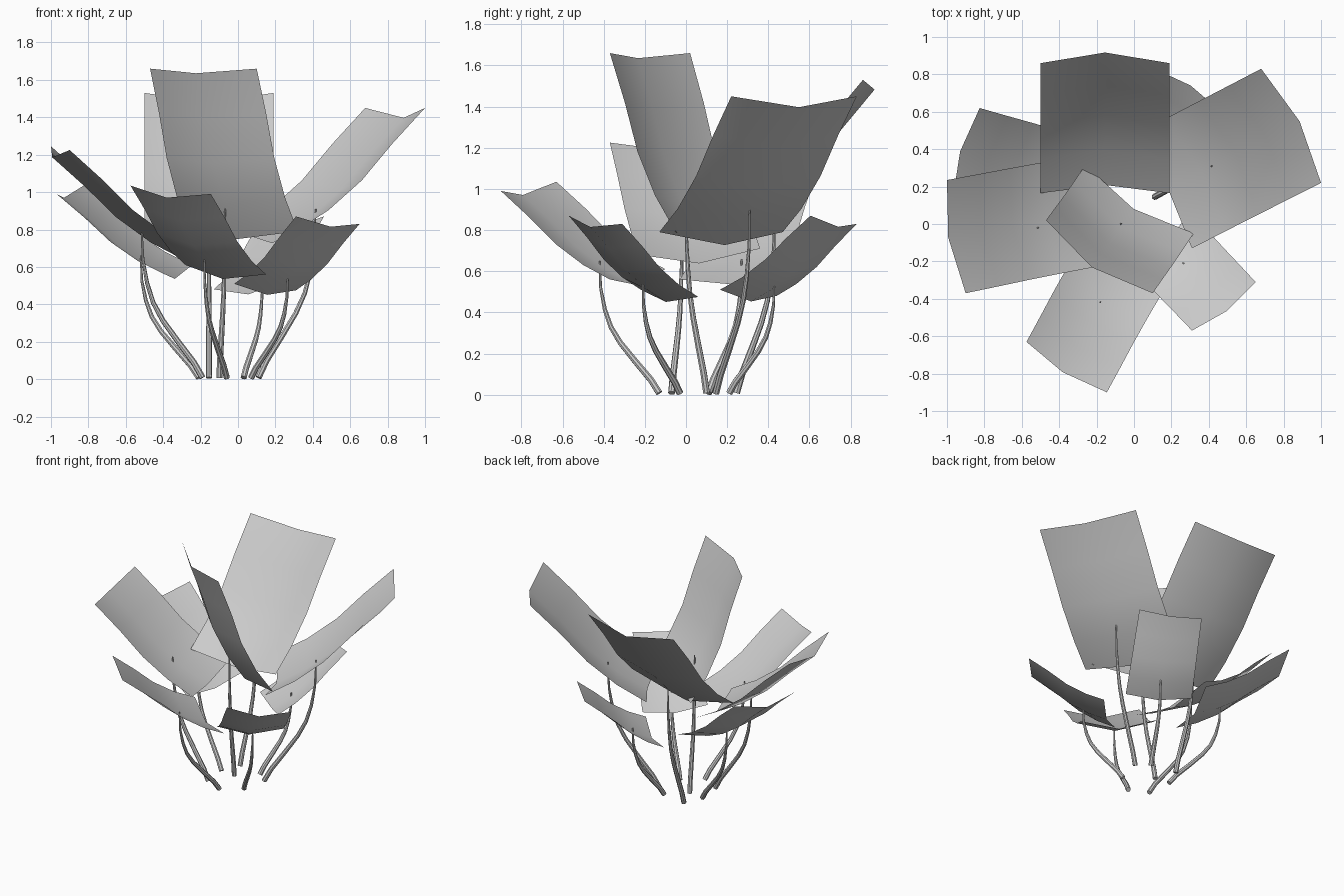
import bpy
import bmesh
from mathutils import Vector

cube = bpy.data.objects.get("Cube")
if cube:
    bpy.data.objects.remove(cube, do_unlink=True)

# One plain grey for the whole plant
grey = bpy.data.materials.new("plain_grey")
colour = (0.6, 0.6, 0.6, 1.0)
grey.use_nodes = True
grey.diffuse_color = colour
grey.node_tree.nodes["Principled BSDF"].inputs["Base Color"].default_value = colour

# Shared lengthwise curve of every leaf: (position along leaf, sag), as fractions of its length
PROFILE = [(0, 0), (0.22, 0.04), (0.47, 0.048), (0.73, 0.018), (1, 0)]
FOLD = 0.107

# Shared rise of every stem: (outward fraction, height fraction, radius)
RISE = [(0, 0, 0.017), (0.14, 0.1, 0.0165), (0.4, 0.24, 0.0155), (0.65, 0.38, 0.014),
        (0.81, 0.5, 0.0125), (0.91, 0.63, 0.011), (0.98, 0.79, 0.008), (1, 1, 0.004)]


def make_leaf(name, inner_a, inner_b, outer_a, outer_b):
    """Thin leaf strip sagging along its length and creased along its middle."""
    ia, ib, oa, ob = map(Vector, (inner_a, inner_b, outer_a, outer_b))
    length = ((oa + ob) - (ia + ib)) / 2
    under = (ib - ia).cross(length).normalized()
    if under.z > 0:
        under.negate()
    edges = []
    for s, d in PROFILE:
        drop = under * d * length.length
        edges.append((ia.lerp(oa, s) + drop, ib.lerp(ob, s) + drop))
    centres = [(a + b) / 2 for a, b in edges]

    bm = bmesh.new()
    rows = []
    for i, (a, b) in enumerate(edges):
        tangent = centres[min(i + 1, len(centres) - 1)] - centres[max(i - 1, 0)]
        normal = (b - a).cross(tangent).normalized()
        if normal.dot(under) < 0:
            normal.negate()
        crease = centres[i] + normal * FOLD * (b - a).length
        rows.append([bm.verts.new(p) for p in (a, crease, b)])
    for low, high in zip(rows, rows[1:]):
        for j in range(2):
            bm.faces.new((low[j], low[j + 1], high[j + 1], high[j]))
    bm.normal_update()
    if sum(f.normal.z for f in bm.faces) < 0:
        bmesh.ops.reverse_faces(bm, faces=bm.faces[:])
    for face in bm.faces:
        face.smooth = True
    mesh = bpy.data.meshes.new(name)
    bm.to_mesh(mesh)
    bm.free()
    mesh.materials.append(grey)
    bpy.context.collection.objects.link(bpy.data.objects.new(name, mesh))


def make_stem(name, base, tip):
    """Tapered round stem that leans outward, then turns upright."""
    curve = bpy.data.curves.new(name, "CURVE")
    curve.dimensions = "3D"
    curve.bevel_depth = 1
    curve.bevel_resolution = 2
    curve.use_fill_caps = True
    spline = curve.splines.new("POLY")
    spline.points.add(len(RISE) - 1)
    for point, (out, up, radius) in zip(spline.points, RISE):
        x = base[0] + (tip[0] - base[0]) * out
        y = base[1] + (tip[1] - base[1]) * out
        point.co = (x, y, 0.008 + (tip[2] - 0.008) * up, 1)
        point.radius = radius
    curve.materials.append(grey)
    stem = bpy.data.objects.new(name, curve)
    bpy.context.collection.objects.link(stem)
    bpy.ops.object.select_all(action="DESELECT")
    stem.select_set(True)
    bpy.context.view_layer.objects.active = stem
    bpy.ops.object.convert(target="MESH")
    bpy.ops.object.shade_smooth_by_angle()


# Each plant: two inner corners, two outer corners, stem base, stem tip
PLANTS = {
    "back": ((-0.5, 0.165, 0.8), (0.19, 0.165, 0.8), (-0.5, 0.86, 1.53), (0.19, 0.86, 1.53),
             (-0.155, 0.245), (-0.155, 0.43, 0.9)),
    "left": ((0.31, -0.13, 0.79), (-0.01, 0.47, 0.79), (1, 0.22, 1.45), (0.68, 0.83, 1.45),
             (0.11, 0.145), (0.415, 0.31, 0.91)),
    "centre": ((-0.26, 0.315, 0.79), (0.32, -0.05, 0.79), (-0.47, 0.02, 1.66), (0.1, -0.37, 1.66),
               (-0.1, 0.1), (-0.07, 0, 0.97)),
    "right": ((-0.21, -0.23, 0.68), (-0.31, 0.36, 0.71), (-0.9, -0.37, 1.225), (-1, 0.235, 1.245),
              (-0.19, -0.07), (-0.515, -0.02, 0.81)),
    "front": ((0.15, -0.37, 0.56), (-0.28, -0.1, 0.61), (-0.145, -0.9, 0.99), (-0.575, -0.63, 1.035),
              (-0.06, -0.13), (-0.18, -0.42, 0.65)),
    "back_right": ((-0.39, -0.03, 0.56), (-0.245, 0.45, 0.61), (-0.97, 0.13, 0.99), (-0.825, 0.62, 1.035),
                   (-0.21, 0.11), (-0.52, 0.27, 0.66)),
    "front_left": ((0.31, 0.06, 0.475), (-0.02, -0.22, 0.51), (0.65, -0.31, 0.83), (0.31, -0.57, 0.87),
                   (0.07, -0.03), (0.265, -0.21, 0.55)),
    "back_left": ((-0.13, 0.44, 0.48), (0.21, 0.165, 0.51), (0.11, 0.83, 0.83), (0.46, 0.605, 0.87),
                  (0.03, 0.21), (0.13, 0.43, 0.55)),
}

for place, (*corners, base, tip) in PLANTS.items():
    make_leaf(place + "_leaf", *corners)
    make_stem(place + "_stem", base, tip)
